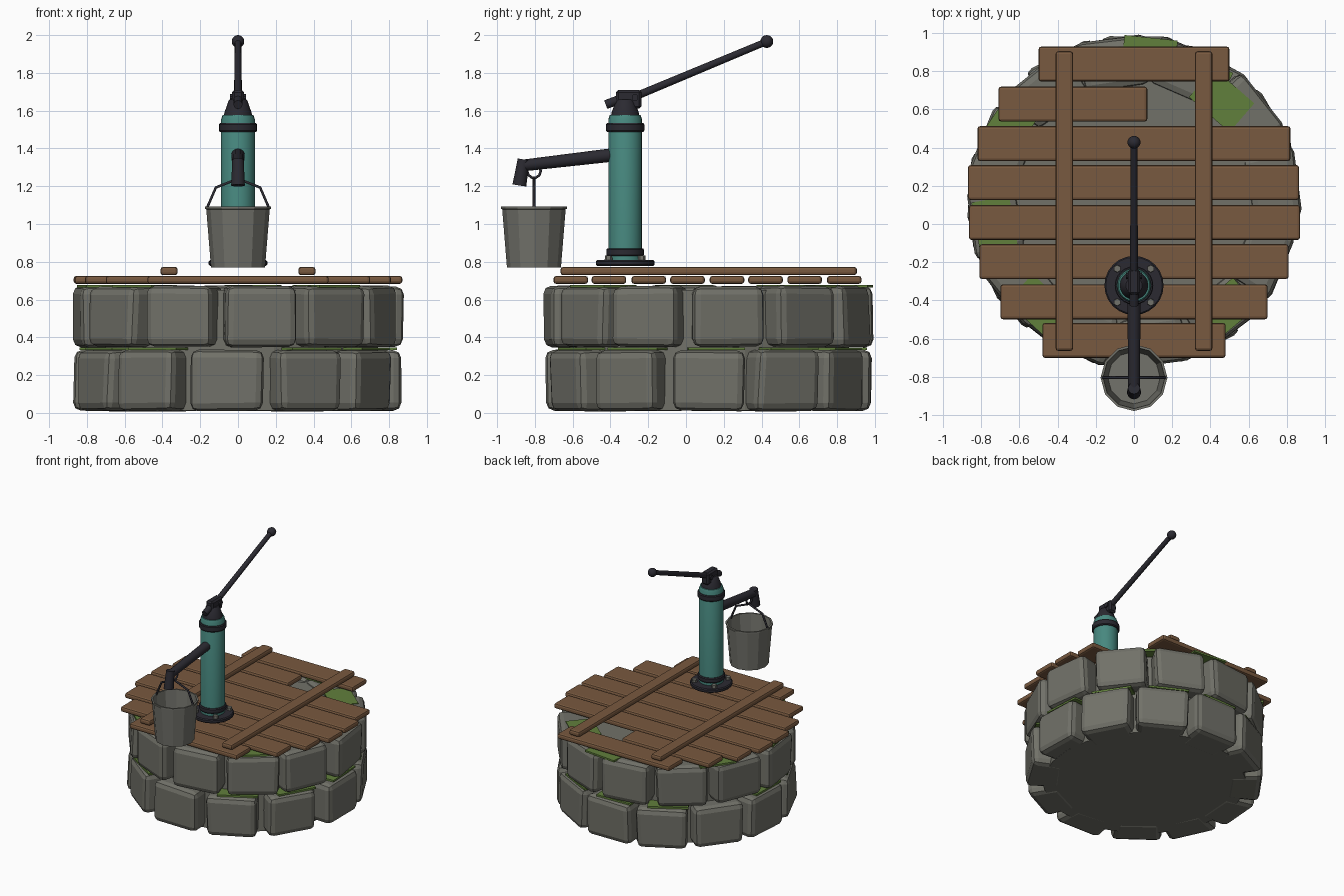
import bpy, bmesh, math, random
from mathutils import Vector, Matrix

if "Cube" in bpy.data.objects:
    bpy.data.objects.remove(bpy.data.objects["Cube"])

random.seed(4)
WELL_Y, PUMP_Y, PAIL_Y = 0.12, -0.322, -0.805


def material(name, r, g, b):
    m = bpy.data.materials.new(name)
    m.diffuse_color = (r, g, b, 1)
    m.use_nodes = True
    m.node_tree.nodes["Principled BSDF"].inputs["Base Color"].default_value = m.diffuse_color
    return m


STONE = material("grey stone", 0.165, 0.165, 0.140)
MOSS = material("green moss", 0.120, 0.215, 0.045)
WOOD = material("brown wood", 0.190, 0.100, 0.050)
IRON = material("dark iron", 0.024, 0.023, 0.031)
TEAL = material("teal paint", 0.064, 0.250, 0.215)
ZINC = material("zinc grey", 0.170, 0.170, 0.148)


def finish(bm, name, mat, smooth=False):
    bmesh.ops.recalc_face_normals(bm, faces=bm.faces)
    me = bpy.data.meshes.new(name)
    bm.to_mesh(me)
    bm.free()
    me.materials.append(mat)
    ob = bpy.data.objects.new(name, me)
    bpy.context.collection.objects.link(ob)
    if smooth:
        bpy.ops.object.select_all(action='DESELECT')
        ob.select_set(True)
        bpy.context.view_layer.objects.active = ob
        bpy.ops.object.shade_smooth_by_angle(angle=math.radians(35))
    return ob


def block(name, size, mat, matrix, bevel=0.0, segments=1, jitter=0.0, taper=1.0):
    """Bevelled box; taper narrows the -x end in y."""
    bm = bmesh.new()
    bmesh.ops.create_cube(bm, size=1)
    for v in bm.verts:
        k = taper if v.co.x < 0 else 1
        v.co = Vector((v.co.x * size[0], v.co.y * size[1] * k, v.co.z * size[2]))
        v.co += Vector((random.uniform(-jitter, jitter), random.uniform(-jitter, jitter),
                        random.uniform(-jitter, jitter) * 0.4))
    if bevel:
        bmesh.ops.bevel(bm, geom=bm.edges[:], offset=bevel, segments=segments,
                        profile=0.5, affect='EDGES')
    bm.transform(matrix)
    return finish(bm, name, mat)


def lathe(name, profile, mat, y, sides=20, smooth=True):
    """Revolve a (radius, z) profile around a vertical axis at (0, y)."""
    bm = bmesh.new()
    vs = [bm.verts.new((r, 0, z)) for r, z in profile]
    es = [bm.edges.new(p) for p in zip(vs, vs[1:])]
    bmesh.ops.spin(bm, geom=vs + es, cent=(0, 0, 0), axis=(0, 0, 1),
                   angle=2 * math.pi, steps=sides)
    bmesh.ops.remove_doubles(bm, verts=bm.verts, dist=1e-4)
    bm.transform(Matrix.Translation((0, y, 0)))
    return finish(bm, name, mat, smooth)


def rod(name, a, b, r1, r2, mat, sides=12):
    a, b = Vector(a), Vector(b)
    bm = bmesh.new()
    bmesh.ops.create_cone(bm, cap_ends=True, segments=sides, radius1=r1, radius2=r2,
                          depth=(b - a).length)
    rot = (b - a).to_track_quat('Z', 'Y').to_matrix().to_4x4()
    bm.transform(Matrix.Translation((a + b) / 2) @ rot)
    return finish(bm, name, mat, True)


def wire(name, points, radius, mat, cyclic=False):
    cu = bpy.data.curves.new(name, 'CURVE')
    cu.dimensions = '3D'
    cu.bevel_depth, cu.bevel_resolution, cu.use_fill_caps = radius, 1, True
    sp = cu.splines.new('POLY')
    sp.points.add(len(points) - 1)
    for p, co in zip(sp.points, points):
        p.co = (*co, 1)
    sp.use_cyclic_u = cyclic
    cu.materials.append(mat)
    ob = bpy.data.objects.new(name, cu)
    bpy.context.collection.objects.link(ob)
    bpy.ops.object.select_all(action='DESELECT')
    ob.select_set(True)
    bpy.context.view_layer.objects.active = ob
    bpy.ops.object.convert(target='MESH')


def around_well(deg, r, z):
    return (Matrix.Translation((0, WELL_Y, z)) @ Matrix.Rotation(math.radians(deg), 4, 'Z')
            @ Matrix.Translation((r, 0, 0)))


# Stone courses around a solid core
lathe("well_core", [(0, 0.012), (0.74, 0.012), (0.74, 0.65), (0, 0.65)], STONE, WELL_Y, 24, False)
lower = [30, 0, -32, -63, -94, -126] + [-126 - 29.1 * k for k in range(1, 7)]
upper = [38, 7, -24, -52, -82, -112.5] + [-112.5 - 29.9 * k for k in range(1, 7)]
for course, angles, z in (("lower", lower, 0.172), ("upper", upper, 0.510)):
    for i, a in enumerate(angles):
        block(f"{course}_stone_{i + 1}", (0.26, 0.385, 0.322), STONE,
              around_well(a, 0.728, z), 0.042, 2, 0.010, 0.86)

# Moss patches on the joints of both courses
for i, a in enumerate(lower):
    if i not in (4, 8):
        block(f"joint_moss_{i + 1}", (0.20, 0.30, 0.014), MOSS, around_well(a + 3, 0.735, 0.339))
for i, (a, r) in enumerate([(49, 0.70), (84, 0.76), (146, 0.76), (190, 0.74), (228, 0.74), (310, 0.74)]):
    block(f"top_moss_{i + 1}", (0.20, 0.28, 0.014), MOSS, around_well(a, r, 0.670))

# Plank lid: (y centre, x start, x end), one plank is broken short
planks = [(0.838, -0.50, 0.50), (0.628, -0.71, 0.07), (0.421, -0.82, 0.82), (0.217, -0.87, 0.865),
          (0.008, -0.865, 0.87), (-0.197, -0.81, 0.81), (-0.408, -0.70, 0.70), (-0.610, -0.48, 0.48)]
for i, (y, x0, x1) in enumerate(planks):
    block(f"plank_{i + 1}", (x1 - x0, 0.183, 0.042), WOOD,
          Matrix.Translation(((x0 + x1) / 2, y, 0.704)), 0.014, 2)
for side, x in (("left", -0.365), ("right", 0.365)):
    block(f"{side}_batten", (0.092, 1.57, 0.044), WOOD,
          Matrix.Translation((x, 0.12, 0.751)), 0.015, 2)

# Pump base flange with four bolts
lathe("base_flange", [(0, 0.778), (0.148, 0.778), (0.155, 0.785), (0.155, 0.802),
                      (0.148, 0.809), (0, 0.809)], IRON, PUMP_Y, 24)
lathe("base_collar", [(0, 0.830), (0.094, 0.830), (0.100, 0.837), (0.100, 0.864),
                      (0.094, 0.871), (0, 0.871)], IRON, PUMP_Y, 24)
for sx in (-1, 1):
    for sy in (-1, 1):
        x, y = sx * 0.088, PUMP_Y + sy * 0.088
        rod("flange_bolt", (x, y, 0.80), (x, y, 0.832), 0.021, 0.019, ZINC, 6)

# Pump barrel, collar, cap and head
lathe("pump_barrel", [(0, 0.80), (0.089, 0.80), (0.089, 1.555), (0.082, 1.576), (0, 1.576)],
      TEAL, PUMP_Y, 24)
lathe("top_collar", [(0.085, 1.487), (0.096, 1.487), (0.101, 1.494), (0.101, 1.527),
                     (0.096, 1.534), (0.085, 1.534)], IRON, PUMP_Y, 24)
lathe("pump_head", [(0, 1.57), (0.075, 1.57), (0.072, 1.59), (0.050, 1.652), (0.043, 1.660),
                    (0, 1.660)], IRON, PUMP_Y, 20)
block("lever_bracket", (0.062, 0.135, 0.098), IRON,
      Matrix.Translation((0, -0.303, 1.660)), 0.012)

# Lever with heel and round grip
tip = Vector((0, 0.428, 1.966))
slope = Vector((0, 1, 0.417)).normalized()
rod("lever", tip - slope * 0.86, tip, 0.021, 0.018, IRON)
rod("lever_heel", (0, -0.425, 1.632), (0, -0.31, 1.675), 0.024, 0.024, IRON)
rod("lever_pivot", (-0.042, -0.27, 1.67), (0.042, -0.27, 1.67), 0.018, 0.018, IRON, 10)
bm = bmesh.new()
bmesh.ops.create_uvsphere(bm, u_segments=14, v_segments=10, radius=0.034)
bm.transform(Matrix.Translation(tip))
finish(bm, "lever_grip", IRON, True)

# Spout and nozzle
rod("spout", (0, -0.36, 1.369), (0, -0.862, 1.310), 0.036, 0.031, IRON, 14)
rod("nozzle", (0, -0.860, 1.342), (0, -0.882, 1.204), 0.031, 0.037, IRON, 14)

# Hollow pail with rolled rim
lathe("pail", [(0, 0.77), (0.143, 0.77), (0.168, 1.078), (0.175, 1.080), (0.175, 1.092),
               (0.162, 1.092), (0.137, 0.785), (0, 0.785)], ZINC, PAIL_Y, 12, False)

# Pail handle and hanging ring
arc = [math.pi * k / 4 for k in range(5)]
wire("pail_handle", [(0.166 * math.cos(t), PAIL_Y, 1.080 + 0.160 * math.sin(t)) for t in arc],
     0.008, IRON)
loop = [2 * math.pi * k / 10 for k in range(10)]
wire("hanging_ring", [(0, PAIL_Y + 0.036 * math.cos(t), 1.280 + 0.036 * math.sin(t)) for t in loop],
     0.008, IRON, True)
